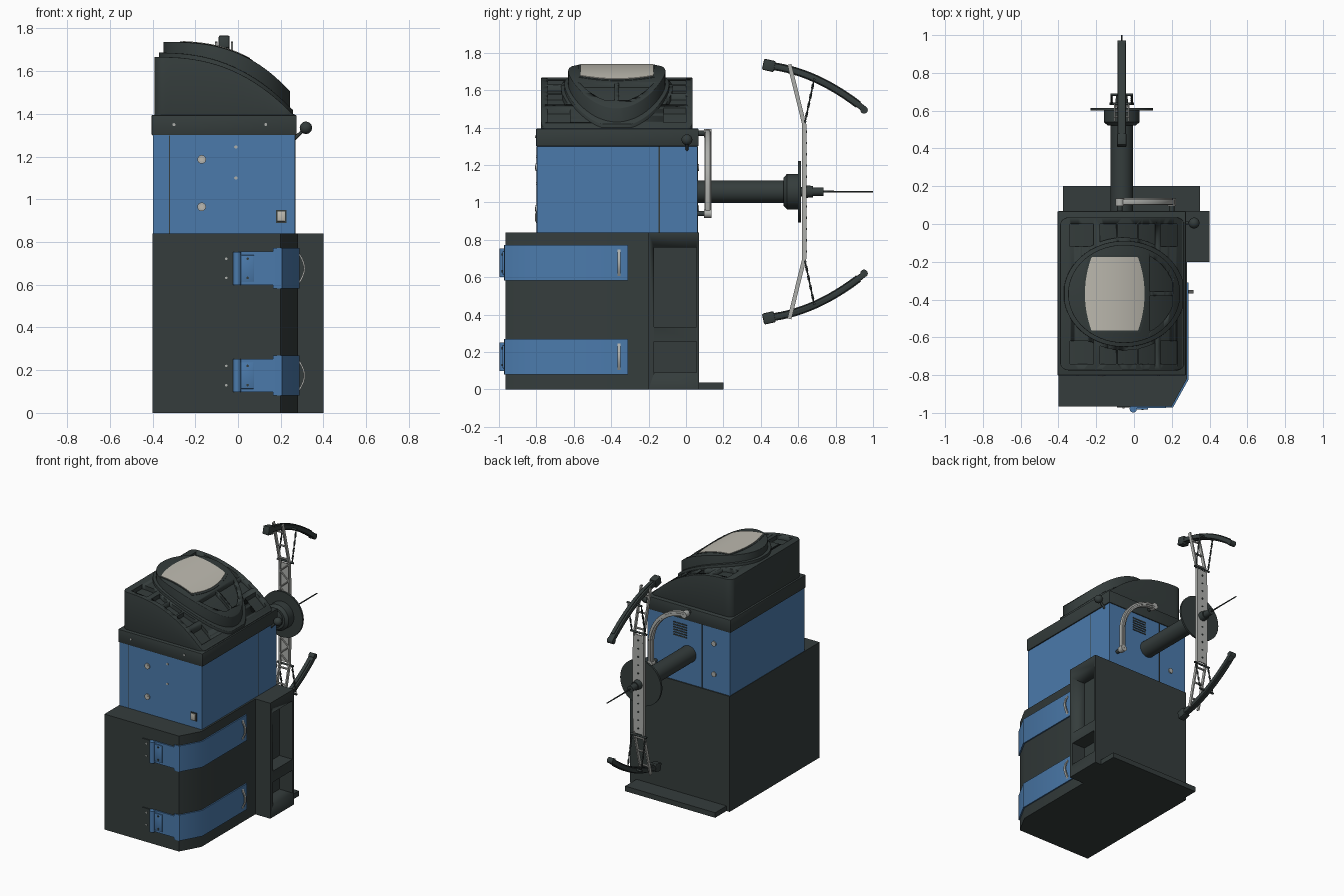
import bpy, bmesh
from math import sin, cos, pi, sqrt
from mathutils import Vector, Matrix

if "Cube" in bpy.data.objects:
    bpy.data.objects.remove(bpy.data.objects["Cube"])


def material(name, rgb):
    m = bpy.data.materials.new(name)
    m.diffuse_color = (*rgb, 1)
    m.use_nodes = True
    m.node_tree.nodes["Principled BSDF"].inputs["Base Color"].default_value = m.diffuse_color
    return m


DARK = material("dark_plastic", (0.035, 0.046, 0.045))
BLUE = material("blue_paint", (0.07, 0.195, 0.41))
METAL = material("light_metal", (0.42, 0.43, 0.41))
GLASS = material("screen_grey", (0.52, 0.50, 0.44))


def finish(bm, name, mat, bevel=0, seg=3):
    bmesh.ops.recalc_face_normals(bm, faces=bm.faces)
    me = bpy.data.meshes.new(name)
    bm.to_mesh(me)
    bm.free()
    ob = bpy.data.objects.new(name, me)
    bpy.context.collection.objects.link(ob)
    me.materials.append(mat)
    bpy.ops.object.select_all(action='DESELECT')
    ob.select_set(True)
    bpy.context.view_layer.objects.active = ob
    if bevel:
        b = ob.modifiers.new("bevel", 'BEVEL')
        b.width, b.segments, b.angle_limit = bevel, seg, 0.7
        bpy.ops.object.modifier_apply(modifier="bevel")
    bpy.ops.object.shade_smooth_by_angle(angle=0.6)
    return ob


def box(name, x, y, z, mat, bevel=0):
    bm = bmesh.new()
    bmesh.ops.create_cube(bm, size=1)
    for v in bm.verts:
        v.co = [(a[0] + a[1]) / 2 + c * (a[1] - a[0]) for a, c in zip((x, y, z), v.co)]
    return finish(bm, name, mat, bevel, 2)


def cyl(name, p0, p1, r, mat, r1=None, n=32):
    p0, p1 = Vector(p0), Vector(p1)
    d = p1 - p0
    M = Matrix.Translation((p0 + p1) / 2) @ d.to_track_quat('Z', 'Y').to_matrix().to_4x4()
    bm = bmesh.new()
    bmesh.ops.create_cone(bm, cap_ends=True, segments=n, radius1=r, radius2=r if r1 is None else r1,
                          depth=d.length, matrix=M)
    return finish(bm, name, mat)


def prism(name, pts, axis, a, b, mat, bevel=0):
    """Extrude a 2D outline along an axis from a to b."""
    put = {'x': lambda p, t: (t, p[0], p[1]), 'y': lambda p, t: (p[0], t, p[1]),
           'z': lambda p, t: (p[0], p[1], t)}[axis]
    bm = bmesh.new()
    A, B = ([bm.verts.new(put(p, t)) for p in pts] for t in (a, b))
    bm.faces.new(A)
    bm.faces.new(B)
    n = len(pts)
    for i in range(n):
        bm.faces.new((A[i], A[(i + 1) % n], B[(i + 1) % n], B[i]))
    return finish(bm, name, mat, bevel, 2)


def ribbon(path, w):
    """Outline of constant width around a 2D path."""
    P = [Vector(p) for p in path]
    L, R = [], []
    for i, p in enumerate(P):
        t = (P[min(i + 1, len(P) - 1)] - P[max(i - 1, 0)]).normalized()
        n = Vector((-t.y, t.x)) * w / 2
        L.append(p + n)
        R.append(p - n)
    return L + R[::-1]


def drape(name, x0, x1, lo, hi, zb, zt, mat, bevel=0, n=28):
    """Solid between two outlines in y and two height functions of x."""
    bm = bmesh.new()
    rings = []
    for i in range(n + 1):
        x = (x0 + x1) / 2 - (x1 - x0) / 2 * cos(pi * i / n)
        rings.append([bm.verts.new(c) for c in ((x, lo(x), zb(x)), (x, hi(x), zb(x)),
                                                (x, hi(x), zt(x)), (x, lo(x), zt(x)))])
    bm.faces.new(rings[0])
    bm.faces.new(rings[-1])
    for p, q in zip(rings, rings[1:]):
        for k in range(4):
            bm.faces.new((p[k], p[(k + 1) % 4], q[(k + 1) % 4], q[k]))
    return finish(bm, name, mat, bevel)


def cut(ob, cutters):
    for c in cutters:
        c.hide_render = True
        m = ob.modifiers.new("cut", 'BOOLEAN')
        m.operation, m.object = 'DIFFERENCE', c
        bpy.context.view_layer.objects.active = ob
        bpy.ops.object.modifier_apply(modifier="cut")
        bpy.data.objects.remove(c)


# Lower cabinet, side tray block and rear foot
prism("lower_cabinet", [(-.4, -.965), (.2, -.965), (.28, -.82), (.28, .07), (-.4, .07)], 'z', 0, .84, DARK)
tray = box("side_tray_block", (.275, .4), (-.2, .07), (0, .84), DARK)
cut(tray, [box("cutter", (.295, .5), (-.17, .055), z, DARK) for z in ((.09, .255), (.335, .76))])
box("rear_foot", (-.375, .35), (.06, .2), (0, .037), DARK)

# Two wrap-around blue bands with hinge and pull handle
for tag, zc in (("lower", .175), ("upper", .677)):
    prism(tag + "_band", ribbon([(.165, -.967), (.202, -.967), (.283, -.822), (.283, -.31)], .012),
          'z', zc - .094, zc + .094, BLUE)
    box(tag + "_band_front", (0, .17), (-.974, -.955), (zc - .078, zc + .078), BLUE)
    box(tag + "_hinge_plate", (-.09, -.015), (-.972, -.955), (zc - .073, zc + .073), DARK)
    box(tag + "_hinge_leaf", (.01, .075), (-.982, -.97), (zc - .062, zc + .062), BLUE, .003)
    cyl(tag + "_hinge_barrel", (-.004, -.979, zc - .077), (-.004, -.979, zc + .077), .019, BLUE)
    for dz in (-.045, .045):
        cyl(tag + "_hinge_screw", (.045, -.986, zc + dz), (.045, -.98, zc + dz), .006, DARK, n=12)
        cyl(tag + "_plate_screw", (-.055, -.976, zc + dz), (-.055, -.97, zc + dz), .006, METAL, n=12)
    arc = [(.285 + .026 * sin(pi * i / 10), zc - .07 + .014 * i) for i in range(11)]
    prism(tag + "_pull_handle", ribbon(arc, .008), 'y', -.367, -.35, METAL)

# Upper housing, seams and collar
box("upper_housing", (-.397, .267), (-.797, .062), (.835, 1.305), BLUE)
box("front_seam", (-.323, -.318), (-.7985, -.79), (.84, 1.3), DARK)
box("side_seam", (.26, .2685), (-.146, -.14), (.84, 1.3), DARK)
box("rear_seam", (-.175, -.17), (.055, .0635), (.84, 1.3), DARK)
box("collar", (-.405, .275), (-.802, .068), (1.3, 1.395), DARK, .006)
for x in (-.3, .13):
    cyl("collar_screw", (x, -.806, 1.35), (x, -.8, 1.35), .007, METAL, n=12)
for z in (.965, 1.187):
    cyl("front_bolt", (-.17, -.805, z), (-.17, -.795, z), .02, METAL)
    cyl("front_bolt_core", (-.17, -.808, z), (-.17, -.8, z), .011, GLASS, n=6)
    cyl("rear_bolt", (-.27, .06, z), (-.27, .07, z), .018, METAL)
for z in (1.1, 1.245):
    cyl("front_pin", (-.01, -.802, z), (-.01, -.795, z), .008, METAL, n=12)
box("switch_frame", (.178, .226), (-.802, -.795), (.89, .95), DARK)
box("switch_rocker", (.184, .22), (-.806, -.8), (.897, .943), GLASS, .002)
for i in range(6):
    box("rear_vent_slot", (-.05, .06), (.06, .065), (1.165 + i * .018, 1.174 + i * .018), DARK)

# Curved hood with bulge
CX, CY, RX, RY = -.052, -.37, .297, .26
hood_z = lambda x: max(1.40, 1.667 - .80 * max(x + .39, 0) ** 2.5)
bulge_z = lambda x: 1.737 - max(x + .35, 0) ** 2.8


def ellipse(x, k=1.0):
    return k * RY * sqrt(max(0, 1 - ((x - CX) / (k * RX)) ** 2))


def hood_half(x):
    e = max(0, .045 - min(x + .392, .268 - x))
    return .36 + sqrt(max(0, .045 ** 2 - e * e))


hood = drape("hood", -.391, .264, lambda x: CY - hood_half(x), lambda x: CY + hood_half(x),
             lambda x: 1.385, hood_z, DARK, .012)
bulge = drape("screen_bulge", CX - RX * .998, CX + RX * .998, lambda x: CY - ellipse(x),
              lambda x: CY + ellipse(x), lambda x: 1.39, bulge_z, DARK, .016)
drape("bulge_skirt", CX - RX * 1.07, CX + RX * 1.045, lambda x: CY - ellipse(x, 1.08),
      lambda x: CY + ellipse(x, 1.08), lambda x: 1.39, lambda x: hood_z(x) + .02, DARK, .012)

# Pockets in hood rows and in the lower part of the bulge
pockets, fans = [], []
for s in (-1, 1):
    for x0, x1 in ((-.34, -.215), (-.18, -.095), (-.085, .015), (.025, .112), (.14, .228)):
        inner = lambda x, s=s: CY + s * max(ellipse(x, 1.08) + .018, .25)
        outer = lambda x, s=s: CY + s * .37
        pockets.append(drape("cutter", x0, x1, inner, outer, lambda x: hood_z(x) - .03,
                             lambda x: 1.8, DARK, n=6))
    fans.append(drape("cutter", .085, .205, lambda x, s=s: CY + s * .012,
                      lambda x, s=s: CY + s * ellipse(x, .89), lambda x: bulge_z(x) - .025,
                      lambda x: 1.8, DARK, n=10))
cut(hood, pockets)
cut(bulge, fans)


# Barrel-shaped screen with bezel
def screen(name, hx, hy, rise, mat):
    h = lambda x: hy * sqrt(min(1, max(.001, (hx - abs(x + .102)) / .035)))
    drape(name, -.102 - hx, -.102 + hx, lambda x: CY - h(x), lambda x: CY + h(x),
          lambda x: bulge_z(x) - .03, lambda x: bulge_z(x) + rise, mat)


screen("screen_bezel", .17, .205, .002, DARK)
screen("screen", .158, .195, .005, GLASS)

# Ball lever at the rear right corner
cyl("lever_rod", (.25, .005, 1.27), (.318, .005, 1.335), .008, DARK, n=16)
bm = bmesh.new()
bmesh.ops.create_uvsphere(bm, u_segments=24, v_segments=14, radius=.029,
                          matrix=Matrix.Translation((.318, .005, 1.335)))
finish(bm, "lever_ball", DARK)

# Curved measuring arm behind the housing
path = [(-.075 + .275 * sin(pi / 2 * i / 14), 1.09 + .28 * cos(pi / 2 * i / 14)) for i in range(15)] + [(.2, .94)]
prism("measuring_arm", ribbon(path, .034), 'y', .103, .13, METAL, .004)
prism("measuring_arm_rib", ribbon(path, .012), 'y', .1, .137, METAL)
for x, z in (path[0], path[-1]):
    cyl("arm_boss", (x, .095, z), (x, .135, z), .023, METAL)
    cyl("arm_pivot", (x, .05, z), (x, .1, z), .014, DARK)

# Shaft, flange disc, hub and pointer
SX, SZ = -.065, 1.0575
for name, y0, y1, r0, r1 in (("shaft_tube", .05, .55, .06, .06), ("shaft_flare", .522, .54, .075, .095),
                             ("shaft_collar", .54, .6, .095, .095), ("flange_disc", .6, .614, .165, .165),
                             ("clamp_hub", .61, .735, .025, .022), ("hub_nut", .64, .68, .034, .03),
                             ("pointer_rod", .73, 1.0, .005, .004)):
    cyl(name, (SX, y0, SZ), (SX, y1, SZ), r0, DARK, r1, 48)

# Wheel clamp: central web, bent rails, cross struts, curved arms and chains
prism("clamp_web", [(SX + sx * w, SZ + sz * h) for sz, sx in ((1, 1), (1, -1), (-1, -1), (-1, 1))
                    for w, h in (((.03, .36), (.045, .25)) if sx * sz < 0 else ((.045, .25), (.03, .36)))],
      'y', .635, .643, METAL)
for side in (-1, 1):
    a, b = SX + side * .032, SX + side * .042
    prism("clamp_rail", ribbon([(.553, SZ - .68), (.632, SZ - .36), (.632, SZ + .36), (.553, SZ + .68)], .022),
          'x', a, b, METAL)
for s, tag in ((1, "upper"), (-1, "lower")):
    for i in range(5):
        k = 1 if i % 2 else -1
        cyl(tag + "_strut", (SX + k * .035, .626, SZ + s * (.06 + i * .06)),
            (SX - k * .035, .626, SZ + s * (.12 + i * .06)), .005, METAL, n=8)
        cyl(tag + "_web_rivet", (SX, .64, SZ + s * (.08 + i * .06)),
            (SX, .647, SZ + s * (.08 + i * .06)), .006, DARK, n=10)
    for t in (.12, .45, .8):
        y, z = .632 - .079 * t, SZ + s * (.36 + .32 * t)
        cyl(tag + "_rung", (SX - .04, y, z), (SX + .04, y, z), .007, METAL, n=10)
    arm = [(.43 + .53 * t / 14, SZ + s * (.675 - .05 * t / 14 - .19 * (t / 14) ** 2)) for t in range(15)]
    prism(tag + "_clamp_arm", ribbon(arm, .032), 'x', SX - .022, SX + .022, DARK, .006)
    prism(tag + "_arm_rib", ribbon(arm[1:-1], .042), 'x', SX - .009, SX + .009, DARK)
    prism(tag + "_arm_block", ribbon([(.412, SZ + s * .682), (.475, SZ + s * .668)], .06),
          'x', SX - .026, SX + .026, DARK, .008)
    cyl(tag + "_arm_tip", (SX - .022, .952, SZ + s * .437), (SX + .022, .952, SZ + s * .437), .02, DARK)
    cyl(tag + "_chain_pin", (SX - .065, .637, SZ + s * .375), (SX + .065, .637, SZ + s * .375), .007, DARK, n=12)
    cyl(tag + "_arm_pin", (SX - .06, .685, SZ + s * .6), (SX + .06, .685, SZ + s * .6), .007, DARK, n=12)
    for side in (-1, 1):
        p, q = Vector((SX + side * .054, .637, SZ + s * .375)), Vector((SX + side * .054, .685, SZ + s * .6))
        for i in range(9):
            u, v = p.lerp(q, i / 9), p.lerp(q, (i + 1) / 9)
            cyl(tag + "_chain_link", u, v, .0065 if i % 2 else .004, DARK, n=8)
